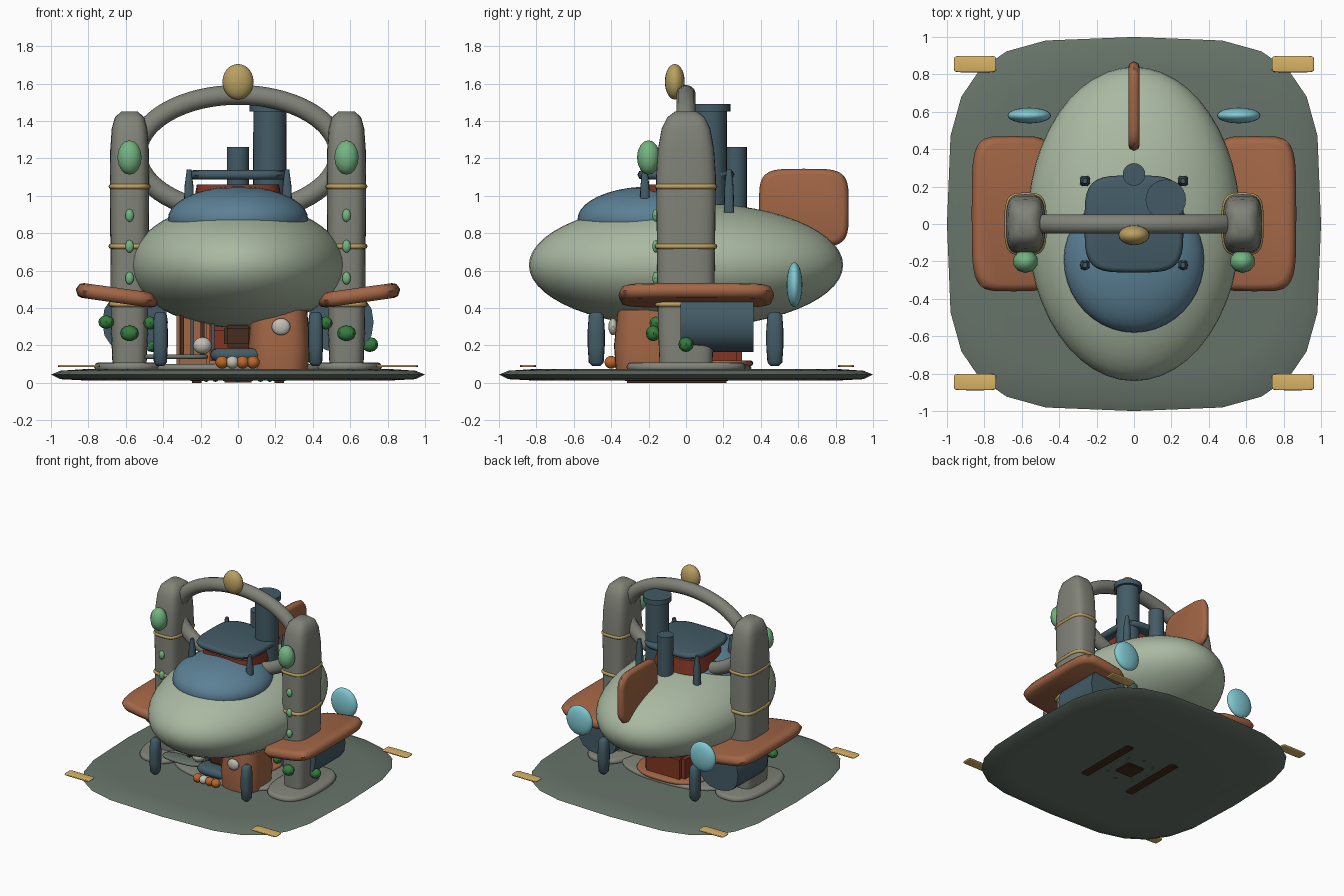
import bpy, bmesh, math
from mathutils import Matrix, Vector

if "Cube" in bpy.data.objects:
    bpy.data.objects.remove(bpy.data.objects["Cube"])

MATS = {}
PAL = dict(moss=(.40, .45, .41), sage=(.66, .72, .63), stone=(.50, .51, .47), blue=(.36, .50, .58),
           slate=(.27, .36, .40), copper=(.63, .40, .28), gold=(.72, .62, .38), mint=(.45, .70, .50),
           leaf=(.22, .48, .25), cyan=(.50, .78, .82), red=(.50, .22, .16), brown=(.28, .19, .14),
           orange=(.72, .40, .18), white=(.75, .74, .70), sand=(.85, .70, .40))


def finish(bm, name, col, rot=(0, 0, 0), loc=(0, 0, 0), angle=40):
    bmesh.ops.recalc_face_normals(bm, faces=bm.faces[:])
    me = bpy.data.meshes.new(name)
    bm.to_mesh(me)
    bm.free()
    ob = bpy.data.objects.new(name, me)
    bpy.context.collection.objects.link(ob)
    ob.location, ob.rotation_euler = loc, rot
    if col not in MATS:
        MATS[col] = bpy.data.materials.new(col)
        MATS[col].diffuse_color = (*[c ** 2.2 for c in PAL[col]], 1)
    me.materials.append(MATS[col])
    bpy.context.view_layer.objects.active = ob
    bpy.ops.object.select_all(action='DESELECT')
    ob.select_set(True)
    bpy.ops.object.shade_smooth_by_angle(angle=math.radians(angle))
    return ob


def ball(name, loc, r, col, seg=32, rings=20, rot=(0, 0, 0)):
    bm = bmesh.new()
    bmesh.ops.create_uvsphere(bm, u_segments=seg, v_segments=rings, radius=1)
    bmesh.ops.scale(bm, vec=r, verts=bm.verts[:])
    return finish(bm, name, col, rot, loc)


def loft(name, loc, secs, col, p=2, seg=32, rot=(0, 0, 0), angle=40):
    """Stack of superellipse sections (z, rx, ry); p=2 round, higher is squarer."""
    bm = bmesh.new()
    rings = []
    for z, rx, ry in secs:
        ring = []
        for i in range(seg):
            a = 2 * math.pi * i / seg
            c, s = math.cos(a), math.sin(a)
            ring.append(bm.verts.new((rx * math.copysign(abs(c) ** (2 / p), c),
                                      ry * math.copysign(abs(s) ** (2 / p), s), z)))
        rings.append(ring)
    for lo, hi in zip(rings, rings[1:]):
        for i in range(seg):
            j = (i + 1) % seg
            bm.faces.new((lo[i], lo[j], hi[j], hi[i]))
    bm.faces.new(rings[0])
    bm.faces.new(rings[-1])
    return finish(bm, name, col, rot, loc, angle)


def slab(name, loc, rx, ry, h, col, p=5, rot=(0, 0, 0), seg=32):
    """Rounded-edge plate with half thickness h."""
    e = min(h, rx * .5, ry * .5)
    secs = [(-h, rx - e, ry - e), (-h * .8, rx - e * .4, ry - e * .4), (0, rx, ry),
            (h * .8, rx - e * .4, ry - e * .4), (h, rx - e, ry - e)]
    return loft(name, loc, secs, col, p, seg, rot, 60)


def cyl(name, loc, r, z0, z1, col, r2=None, seg=24):
    return loft(name, loc, [(z0, r, r), (z1, r2 or r, r2 or r)], col, 2, seg)


def box(name, loc, size, col, rot=(0, 0, 0)):
    bm = bmesh.new()
    bmesh.ops.create_cube(bm, size=1)
    bmesh.ops.scale(bm, vec=size, verts=bm.verts[:])
    bmesh.ops.bevel(bm, geom=bm.edges[:], offset=min(size) * .15, segments=2, affect='EDGES')
    return finish(bm, name, col, rot, loc)


def ring_tube(name, loc, rx, rz, tube, col, seg=64, sides=14):
    bm = bmesh.new()
    vs = []
    for i in range(seg):
        a = 2 * math.pi * i / seg
        n = Vector((math.cos(a) / rx, 0, math.sin(a) / rz)).normalized()
        c = Vector((rx * math.cos(a), 0, rz * math.sin(a)))
        vs.append([bm.verts.new(c + n * tube * math.cos(b) + Vector((0, tube * math.sin(b), 0)))
                   for b in (2 * math.pi * k / sides for k in range(sides))])
    for i in range(seg):
        for k in range(sides):
            l, m = (i + 1) % seg, (k + 1) % sides
            bm.faces.new((vs[i][k], vs[l][k], vs[l][m], vs[i][m]))
    return finish(bm, name, col, (0, 0, 0), loc)


# ground plate and low terraces
loft("base_plate", (0, 0, 0), [(.012, .80, .80), (.02, .95, .95), (.045, 1, 1), (.065, .95, .95), (.075, .80, .80)],
     "moss", 3.6, 24, angle=50)
slab("centre_terrace", (0, 0, .08), .50, .35, .02, "stone", 2.5)
slab("hearth_rim", (0, .12, .105), .30, .24, .015, "copper", 2.5)

# airship body, canopy and tail fin
ball("hull", (0, 0, .63), (.57, .84, .335), "sage", 48, 28)
ball("canopy", (0, -.19, .875), (.375, .39, .175), "blue", 40, 20)
slab("tail_fin", (0, .63, .935), .21, .24, .03, "copper", 4.5, (0, math.pi / 2, 0))

# roof lantern
loft("lantern_band", (0, 0, 0), [(.95, .24, .23), (1.06, .22, .21)], "red", 4)
slab("roof_plate", (0, 0, 1.112), .265, .26, .025, "slate", 4)
for sx in (-1, 1):
    for y in (-.22, .23):
        loft("roof_post", (sx * .262, y, 0), [(.91, .028, .028), (1.05, .024, .024), (1.14, .012, .014)],
             "slate", 3, 12, angle=50)

# chimneys
cyl("chimney", (.17, .13, 0), .09, .95, 1.46, "slate", .088)
cyl("chimney_cap", (.17, .13, 0), .108, 1.45, 1.49, "slate")
cyl("small_pipe", (0, .265, 0), .06, .9, 1.26, "slate")

# arch over the body with its lamp
ring_tube("arch_ring", (0, 0, 1.225), .54, .315, .053, "stone")
ball("arch_lamp", (0, -.06, 1.61), (.083, .053, .095), "gold", 20, 14)

for s in (-1, 1):
    x = s * .58
    # pillars with bands
    loft("pillar", (x, 0, 0), [(.07, .09, .14), (.3, .1, .15), (1.1, .105, .16), (1.25, .103, .15), (1.36, .095, .13),
                               (1.42, .078, .1), (1.45, .045, .06)], "stone", 3.6, angle=60)
    for z in (.42, .73, 1.05):
        slab("pillar_band", (x, 0, z), .113, .168, .014, "gold", 3.6)
    slab("pillar_foot", (x, 0, .085), .19, .32, .025, "stone", 2.5)
    # crystals and buds on the pillars
    ball("crystal", (x, -.2, 1.205), (.068, .062, .092), "mint", 10, 8)
    for z in (.56, .73, .895):
        ball("bud", (x, -.16, z), (.024, .02, .034), "mint", 10, 8)
    # leaf clumps
    ball("leaf_front", (x, -.175, .265), (.05, .04, .042), "leaf", 8, 6)
    ball("leaf_inner", (s * .47, -.16, .32), (.035, .035, .035), "leaf", 8, 6)
    # side wings
    slab("side_wing", (s * .645, .055, .468), .225, .415, .04, "copper", 5, (0, -s * .14, 0))
    # engine pods and glowing nozzles
    loft("engine_pod", (s * .55, .165, .325), [(-.195, .175, .16), (.195, .175, .16)], "slate", 2.4, 16,
         (math.pi / 2, 0, 0))
    ball("glow_nozzle", (s * .56, .58, .525), (.116, .042, .12), "cyan", 24, 16)
    # landing legs and corner strips
    for y in (-.48, .475):
        loft("landing_leg", (s * .415, y, 0), [(.09, .02, .022), (.11, .035, .04), (.2, .04, .046), (.28, .04, .046),
                                               (.36, .035, .04), (.38, .02, .022)], "slate", 2.5, 16, angle=60)
    for y in (-.845, .855):
        slab("corner_strip", (s * .85, y, .09), .113, .044, .006, "sand", 8)
    # skids showing under the plate
    box("ground_skid", (s * .22, -.05, .03), (.07, .55, .06), "brown")
ball("leaf_left", (-.705, -.12, .325), (.042, .04, .036), "leaf", 8, 6)
ball("leaf_right", (.705, 0, .205), (.045, .04, .04), "leaf", 8, 6)
ball("leaf_low", (-.46, 0, .2), (.04, .04, .035), "leaf", 8, 6)

# workshop under the hull: barrel stove, shelves, stool and fruit
loft("stove", (.22, -.2, 0), [(.07, .155, .175), (.2, .165, .185), (.39, .15, .165)], "copper", 3, angle=50)
box("red_chest", (0, .2, .2), (.36, .2, .22), "red")
box("shelf_back", (-.24, -.12, .23), (.18, .12, .3), "copper")
for i in range(4):
    box("shelf_slat", (-.30 + .055 * i, -.2, .25), (.02, .03, .22), "slate" if i % 2 else "brown")
box("brown_pot", (0, -.22, .25), (.15, .13, .12), "brown")
slab("table", (0, -.28, .15), .15, .09, .035, "slate", 3)
for i in range(4):
    ball("fruit", (-.085 + .055 * i, -.4, .11), (.036, .036, .034), "white" if i == 1 else "orange", 12, 8)
ball("white_lamp", (.23, -.39, .30), (.05, .025, .045), "white", 16, 10)
ball("white_jar", (-.19, -.24, .2), (.05, .045, .045), "white", 16, 10)
slab("low_step", (-.33, -.25, .14), .17, .065, .012, "moss", 2.5)

# square peg and ring of roots below the plate
box("ground_peg", (0, -.05, .025), (.16, .16, .045), "brown")
for i in range(8):
    a = math.pi * i / 4
    ball("root_bud", (.17 * math.cos(a), -.05 + .17 * math.sin(a), .025), (.018, .018, .02), "leaf", 8, 6)

for m in bpy.data.materials:
    if m.users and not m.is_grease_pencil:
        m.use_nodes = True
        m.node_tree.nodes["Principled BSDF"].inputs["Base Color"].default_value = m.diffuse_color
